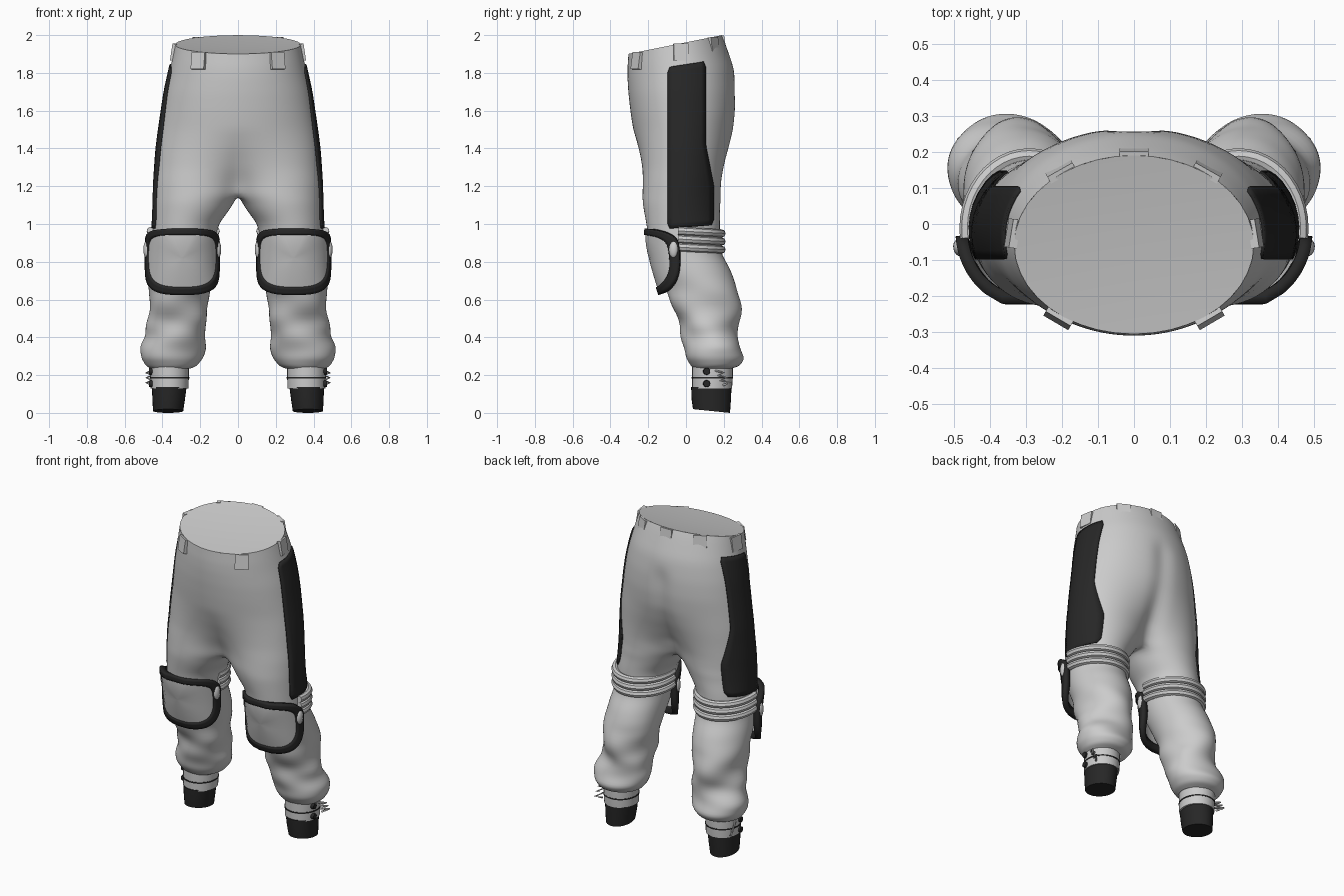
import bpy, bmesh, math
from mathutils import Vector, Matrix
from mathutils.bvhtree import BVHTree

if "Cube" in bpy.data.objects:
    bpy.data.objects.remove(bpy.data.objects["Cube"])

PI = math.pi


def material(name, c):
    m = bpy.data.materials.new(name)
    m.diffuse_color = (c, c, c, 1)
    m.use_nodes = True
    m.node_tree.nodes["Principled BSDF"].inputs["Base Color"].default_value = m.diffuse_color
    return m


LIGHT = material("light grey fabric", 0.6)
DARK = material("black rubber", 0.02)


def finish(name, bm, mat, mirror=True, thick=0, subsurf=0, fix=True, angle=40):
    """Turn a bmesh into a smooth-shaded object, mirrored over x."""
    if fix:
        bmesh.ops.recalc_face_normals(bm, faces=bm.faces)
    me = bpy.data.meshes.new(name)
    bm.to_mesh(me)
    bm.free()
    ob = bpy.data.objects.new(name, me)
    bpy.context.collection.objects.link(ob)
    me.materials.append(mat)
    bpy.ops.object.select_all(action='DESELECT')
    ob.select_set(True)
    bpy.context.view_layer.objects.active = ob
    bpy.ops.object.shade_smooth_by_angle(angle=math.radians(angle))
    if mirror:
        m = ob.modifiers.new("mirror", 'MIRROR')
        m.merge_threshold = 0.0005
    if thick:
        s = ob.modifiers.new("thickness", 'SOLIDIFY')
        s.thickness, s.offset = thick, 0
    if subsurf:
        s = ob.modifiers.new("smooth", 'SUBSURF')
        s.levels = s.render_levels = subsurf
    return ob


def loft(rings, closed=True, caps=False, skip_centre=False):
    """Bridge point rings; optionally leave out faces on the mirror plane."""
    bm = bmesh.new()
    vs = [[bm.verts.new(p) for p in r] for r in rings]
    n = len(vs[0])
    for a, b in zip(vs, vs[1:]):
        for k in range(n if closed else n - 1):
            q = (a[k], a[(k + 1) % n], b[(k + 1) % n], b[k])
            if not (skip_centre and all(v.co.x < 1e-6 for v in q)):
                bm.faces.new(q)
    if caps:
        bm.faces.new(vs[0][::-1])
        bm.faces.new(vs[-1])
    bmesh.ops.delete(bm, geom=[v for v in bm.verts if not v.link_faces], context='VERTS')
    return bm


def oval(cx, cy, rx, ry, z, n=28, tilt=0.0):
    return [(cx + rx * math.sin(2 * PI * k / n), cy - ry * math.cos(2 * PI * k / n),
             z + tilt * math.cos(2 * PI * k / n)) for k in range(n)]


def tube(path, r, n=8):
    rings = []
    for i, p in enumerate(path):
        d = (path[min(i + 1, len(path) - 1)] - path[max(i - 1, 0)]).normalized()
        side = d.cross(Vector((0, 0, 1))).normalized()
        up = side.cross(d)
        rings.append([p + r * (side * math.cos(2 * PI * k / n) + up * math.sin(2 * PI * k / n))
                      for k in range(n)])
    return loft(rings, caps=True)


# Trousers: rows of z, leg blend, inner x, outer x, front y, back y
ROWS = [(.235, 1, .25, .465, .04, .245), (.25, 1, .215, .49, .025, .285),
        (.29, 1, .185, .515, 0, .31), (.35, 1, .17, .52, -.01, .29),
        (.42, 1, .165, .485, -.025, .27), (.5, 1, .165, .47, -.05, .285),
        (.6, 1, .16, .472, -.09, .29), (.68, 1, .14, .475, -.11, .265),
        (.76, 1, .13, .47, -.15, .235), (.84, 1, .12, .46, -.18, .19),
        (.92, 1, .115, .455, -.2, .18), (1.0, 1, .1, .45, -.21, .18),
        (1.08, 1, .04, .447, -.225, .18), (1.15, .9, 0, .445, -.235, .187),
        (1.22, .7, 0, .443, -.24, .197), (1.3, .4, 0, .437, -.25, .217),
        (1.4, .15, 0, .43, -.265, .24), (1.5, 0, 0, .417, -.28, .257),
        (1.6, 0, 0, .402, -.295, .268), (1.7, 0, 0, .387, -.305, .267),
        (1.8, 0, 0, .365, -.31, .252), (1.88, 0, 0, .347, -.31, .218),
        (1.95, 0, 0, .332, -.305, .19)]
M, K = 30, 4


def tilt(z):
    return .2 * max(0, min(1, (z - 1.6) / .3)) ** 1.5


def trouser_ring(z, b, xin, xout, yf, yb):
    yc, ry = (yf + yb) / 2, (yb - yf) / 2
    cx, rx = (xin + xout) / 2, (xout - xin) / 2
    upper = xin < 1e-6
    fold = .011 * max(0, 1 - abs(z - .48) / .25)
    pts = []
    for k in range(M + K):
        deg = -60 + 10 * k if k <= M else 240 + 15 * (k - M)
        f = math.radians(deg)
        w = 1 + fold / .16 * (math.sin(3 * f + 21 * z) + .7 * math.sin(2 * f - 43 * z))
        x, y = cx + rx * w * math.sin(f), yc - ry * w * math.cos(f)
        if upper and k <= M:
            t = PI * k / M
            x = x * b + (1 - b) * xout * math.sin(t)
            y = y * b + (1 - b) * (yc - ry * math.cos(t))
            if y > yc and 1.25 < z < 1.75:
                y -= .018 * math.exp(-(x / .05) ** 2)
            if k in (0, M):
                x = 0
        elif upper:
            s = (k - M) / K
            x, y = 0, pts[M][1] * (1 - s) + pts[0][1] * s
        pts.append((max(x, 0), y, z + tilt(z) * (y - yc)))
    return pts


rings = []
for a, b in zip(ROWS, ROWS[1:]):
    rings += [trouser_ring(*a), trouser_ring(*[(p + q) / 2 for p, q in zip(a, b)])]
rings.append(trouser_ring(*ROWS[-1]))
trousers = finish("trousers", loft(rings, skip_centre=True), LIGHT,
                  subsurf=1, fix=False, angle=180)

# Closed waist opening
rim = oval(0, -.0575, .332, .2475, 1.95, 40, -.0495)
bm = bmesh.new()
vs = [bm.verts.new(p) for p in rim]
mid = bm.verts.new((0, -.0575, 1.935))
for k in range(40):
    bm.faces.new((vs[k], vs[(k + 1) % 40], mid))
finish("waist_opening", bm, LIGHT, mirror=False, fix=False)

# Belt loops around the waist
bm = bmesh.new()
for deg in (38, 97, 143, 180):
    a = math.radians(deg)
    x, y = .333 * math.sin(a), -.0575 - .249 * math.cos(a)
    n = Vector((math.sin(a) / .333, -math.cos(a) / .249, 0)).normalized()
    rot = Matrix.Rotation(math.atan2(n.y, n.x), 4, 'Z') @ Matrix.Rotation(-.15, 4, 'Y')
    pos = Matrix.Translation((x + n.x * .006, y + n.y * .006, 1.95 + .2 * (y + .0575) - .047))
    bmesh.ops.create_cube(bm, size=1, matrix=pos @ rot @ Matrix.Diagonal((.022, .08, .09, 1)))
finish("belt_loops", bm, LIGHT)

# Black side panels laid on the trouser surface
bpy.context.view_layer.update()
tree = BVHTree.FromObject(trousers, bpy.context.evaluated_depsgraph_get())
rows = []
for i in range(31):
    t = i / 30
    row = []
    for j in range(9):
        s = j / 8
        z = (.975 + .02 * s) * (1 - t) + (1.83 + .03 * s) * t
        wide = max(0, min(1, (1.42 - z) / .22))
        y = -.097 + (.2 + .042 * wide) * s
        if i in (0, 30) and j in (0, 8):
            y += .012 if j == 0 else -.012
        hit = tree.ray_cast(Vector((1, y, z)), Vector((-1, 0, 0)))[0]
        row.append((hit.x + .004 if hit else .44, y, z))
    rows.append(row)
finish("side_panel", loft(rows, closed=False), DARK, thick=.009)


# Knee pads: curved shield made of rings
def pad_point(r, th, d):
    c, s = math.cos(th), math.sin(th)
    u = r * math.copysign(abs(c) ** (.5 if s > 0 else .72), c)
    w = r * math.copysign(abs(s) ** (.5 if s > 0 else .72), s)
    a = u * math.radians(86)
    drop = .085 * ((1 - w) / 2) ** 1.5
    z = .83 + (.142 if w > 0 else .182) * w + .012 * w * math.cos(a)
    return (.295 + (.18 + d) * math.sin(a),
            -.02 - (.195 + d - drop) * math.cos(a), z - .008)


def pad(name, radii, d, mat, thick):
    rs = [[pad_point(r, 2 * PI * (k + .5) / 48, d) for k in range(48)] for r in radii]
    bm = loft(rs)
    if radii[0] < .1:
        bm.faces.new([v for v in bm.verts][:48])
    finish(name, bm, mat, thick=thick)


pad("knee_pad", (.04, .2, .4, .6, .8, .86), 0, LIGHT, .024)
pad("knee_pad_frame", (.79, .86, .93, 1), .003, DARK, .034)

# Light ovals on the frame sides
bm = bmesh.new()
for sx in (-1, 1):
    m = (Matrix.Translation((.295 + sx * .189, -.066, .865)) @ Matrix.Rotation(-sx * .22, 4, 'Z')
         @ Matrix.Diagonal((.017, .024, .045, 1)))
    bmesh.ops.create_uvsphere(bm, u_segments=16, v_segments=10, radius=1, matrix=m)
finish("knee_pad_oval", bm, LIGHT)

# Three straps behind each knee
for i, z in enumerate((.95, .907, .864)):
    path = []
    for k in range(25):
        a = math.radians(-8 + 196 * k / 24)
        path.append(Vector((.29 + .172 * math.cos(a), -.012 + .2 * math.sin(a),
                            z + .012 * (1 - math.sin(a)))))
    finish("knee_strap_%d" % (i + 1), tube(path, .022), LIGHT)

# Ankle cuffs, seam line and dark socks
finish("ankle_cuff", loft([oval(.362, .14, .102, .108, .26), oval(.362, .14, .102, .108, .2),
                           oval(.362, .138, .1, .106, .13)], caps=True), LIGHT)
finish("cuff_seam", loft([oval(.362, .139, .104, .11, .181), oval(.362, .139, .104, .11, .189)],
                         caps=True), DARK)
finish("sock", loft([oval(.37, .135, .08, .098, .01, tilt=.01), oval(.367, .134, .086, .104, .07),
                     oval(.364, .134, .092, .107, .138)], caps=True), DARK)

# Cuff buttons
bm = bmesh.new()
for z in (.22, .155):
    bmesh.ops.create_cone(bm, cap_ends=True, segments=16, radius1=.02, radius2=.017, depth=.02,
                          matrix=Matrix.Translation((.462, .11, z)) @ Matrix.Rotation(PI / 2, 4, 'Y'))
finish("cuff_button", bm, DARK)

# Zigzag lace ends on the outer back of the cuff
lace = [Vector((.455 + .03 * (i % 2), .15 + .045 * (i % 2) + .008 * i, .225 - .013 * i))
        for i in range(7)]
finish("cuff_lace", tube(lace, .006, 6), LIGHT)
